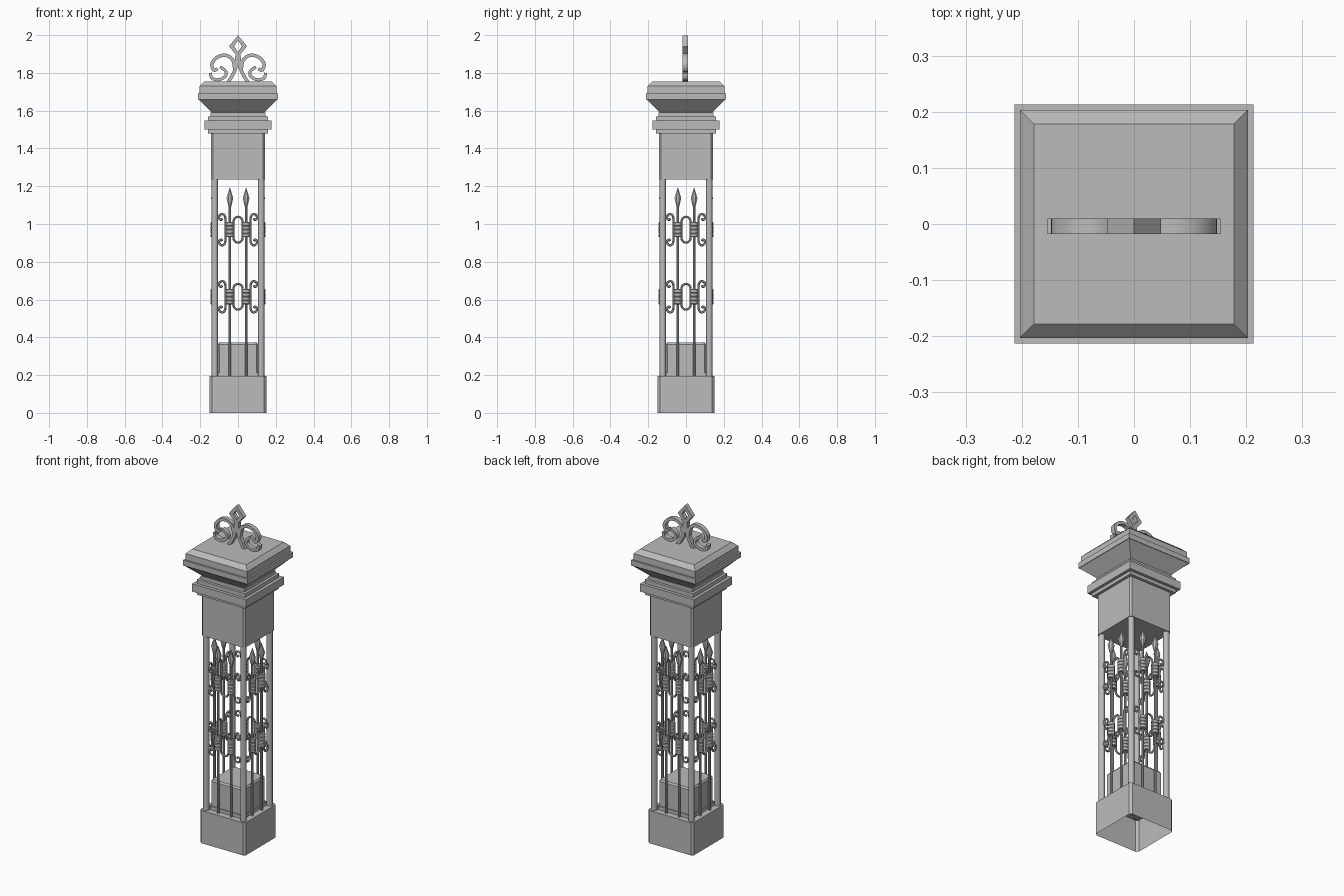
import bpy, bmesh, math
from mathutils import Vector

cube = bpy.data.objects.get("Cube")
if cube:
    bpy.data.objects.remove(cube, do_unlink=True)

grey = bpy.data.materials.new("stone_grey")
grey.use_nodes = True
grey.diffuse_color = (0.5, 0.5, 0.5, 1)
grey.node_tree.nodes["Principled BSDF"].inputs["Base Color"].default_value = (0.5, 0.5, 0.5, 1)


def finish(bm, name, smooth=False):
    bmesh.ops.recalc_face_normals(bm, faces=bm.faces)
    mesh = bpy.data.meshes.new(name)
    bm.to_mesh(mesh)
    bm.free()
    mesh.materials.append(grey)
    obj = bpy.data.objects.new(name, mesh)
    bpy.context.collection.objects.link(obj)
    if smooth:
        bpy.ops.object.select_all(action='DESELECT')
        obj.select_set(True)
        bpy.context.view_layer.objects.active = obj
        bpy.ops.object.shade_smooth_by_angle(angle=math.radians(40))
    return obj


def skin(bm, rings, closed=False, bottom=True):
    """Bridge rings of points and cap the ends."""
    loops = [[bm.verts.new(p) for p in ring] for ring in rings]
    n = len(loops[0])
    pairs = list(zip(loops, loops[1:]))
    if closed:
        pairs.append((loops[-1], loops[0]))
    for a, b in pairs:
        for i in range(n):
            j = (i + 1) % n
            bm.faces.new((a[i], a[j], b[j], b[i]))
    if not closed:
        bm.faces.new(loops[-1])
        if bottom:
            bm.faces.new(loops[0][::-1])


def square_stack(name, rows, chamfer=0, bottom=True):
    """Square column from (half width, height) rows."""
    bm = bmesh.new()
    rings = []
    for h, z in rows:
        c = h - chamfer
        ring = []
        for sx, sy in ((1, -1), (1, 1), (-1, 1), (-1, -1)):
            if not chamfer:
                ring.append((sx * h, sy * h, z))
            elif sx * sy < 0:
                ring += [(sx * c, sy * h, z), (sx * h, sy * c, z)]
            else:
                ring += [(sx * h, sy * c, z), (sx * c, sy * h, z)]
        rings.append(ring)
    skin(bm, rings, bottom=bottom)
    return finish(bm, name)


def lathe(bm, rows, x, y, sides):
    """Round shape from (radius, height) rows."""
    turn = [math.tau * (i + 0.5) / sides for i in range(sides)]
    skin(bm, [[(x + r * math.cos(a), y + r * math.sin(a), z) for a in turn] for r, z in rows])


def spline(pts, steps=5):
    """Smooth path through the points."""
    p = [Vector(q) for q in pts]
    p = [2 * p[0] - p[1]] + p + [2 * p[-1] - p[-2]]
    out = []
    for a, b, c, d in zip(p, p[1:], p[2:], p[3:]):
        for s in range(steps):
            t = s / steps
            out.append(0.5 * (2 * b + (c - a) * t + (2 * a - 5 * b + 4 * c - d) * t ** 2
                              + (3 * b - a - 3 * c + d) * t ** 3))
    return out + [p[-2]]


def sweep(bm, path, section, y, closed=False):
    """Carry a section along a path in the upright plane."""
    n = len(path)
    rings = []
    for i, p in enumerate(path):
        before = path[i - 1] if closed or i else p
        after = path[(i + 1) % n] if closed or i < n - 1 else p
        t = (after - before).normalized()
        rings.append([(p.x - t.y * u, y + v, p.y + t.x * u) for u, v in section])
    skin(bm, rings, closed)


def flip(pts):
    return [(-x, z) for x, z in pts]


# Stone body
square_stack("base", [(0.15, 0), (0.15, 0.195)], 0.012, bottom=False)
square_stack("inner_block", [(0.113, 0.19), (0.113, 0.215), (0.107, 0.215),
                             (0.107, 0.362), (0.1, 0.372)], 0.008)
square_stack("upper_block", [(0.143, 1.235), (0.143, 1.49)], 0.01)
square_stack("collar_moulding", [(0.16, 1.48), (0.16, 1.5), (0.178, 1.5), (0.178, 1.547),
                                 (0.16, 1.547), (0.16, 1.57), (0.145, 1.57), (0.145, 1.59)])
square_stack("cap", [(0.137, 1.588), (0.21, 1.66), (0.213, 1.66), (0.213, 1.692),
                     (0.203, 1.692), (0.203, 1.73), (0.178, 1.755)])

# Corner posts
bm = bmesh.new()
for sx in (-1, 1):
    for sy in (-1, 1):
        lathe(bm, [(0.017, 0.19), (0.017, 1.24)], sx * 0.123, sy * 0.123, 12)
finish(bm, "corner_posts", True)

# Grille panel: spear bars, banded sleeves, scrolls
DEPTH = -0.125
bm = bmesh.new()
wire = [(0.006 * math.cos(math.tau * k / 6), 0.006 * math.sin(math.tau * k / 6)) for k in range(6)]
for x in (-0.043, 0.043):
    lathe(bm, [(0.007, 0.19), (0.007, 1.1)], x, DEPTH, 8)
    lathe(bm, [(0.007, 1.09), (0.01, 1.1), (0.019, 1.137), (0.001, 1.192)], x, DEPTH, 8)
for mid in (0.615, 0.97):
    for x in (-0.043, 0.043):
        rows = []
        for band in range(4):
            low = mid - 0.04 + band * 0.02
            rows += [(0.018, low), (0.021, low + 0.003), (0.021, low + 0.017), (0.018, low + 0.02)]
        lathe(bm, rows, x, DEPTH, 12)
    ring = []
    for k in range(24):
        a = math.tau * k / 24
        straight = math.copysign(0.044, math.sin(a))
        ring.append(Vector((0.024 * math.cos(a), mid + straight + 0.024 * math.sin(a))))
    sweep(bm, ring, wire, DEPTH, closed=True)
    scroll = [(0.066, 0), (0.066, 0.05), (0.07, 0.073), (0.083, 0.083),
              (0.098, 0.075), (0.099, 0.058), (0.088, 0.052), (0.083, 0.06)]
    scroll = [(x, -z) for x, z in scroll[:0:-1]] + scroll
    scroll = [(x, mid + z) for x, z in scroll]
    for side in (scroll, flip(scroll)):
        sweep(bm, spline(side, 4), wire, DEPTH)
panel = finish(bm, "grille_front", True)
for k, name in enumerate(("grille_left", "grille_back", "grille_right"), 1):
    copy = bpy.data.objects.new(name, panel.data)
    copy.rotation_euler.z = k * math.pi / 2
    bpy.context.collection.objects.link(copy)

# Scrolled finial with open diamond
bm = bmesh.new()


def strap(w):
    return [(-w, -0.0135), (w, -0.0135), (w, 0.0135), (-w, 0.0135)]


FY = -0.004
stem = [(0.005, 1.895), (0.008, 1.85), (0.02, 1.805), (0.052, 1.75)]
arc = [(0.016, 1.815), (0.028, 1.868), (0.065, 1.893), (0.11, 1.883),
       (0.138, 1.848), (0.128, 1.815), (0.108, 1.822)]
foot = [(0.146, 1.8), (0.138, 1.772), (0.1, 1.764), (0.066, 1.784), (0.066, 1.81), (0.095, 1.832)]
for path, w in ((stem, 0.009), (arc, 0.009), (foot, 0.008)):
    for side in (path, flip(path)):
        sweep(bm, spline(side), strap(w), FY)
diamond = [Vector(p) for p in ((0, 1.985), (0.034, 1.941), (0, 1.897), (-0.034, 1.941))]
sweep(bm, diamond, strap(0.014), FY, closed=True)
finish(bm, "finial", True)
